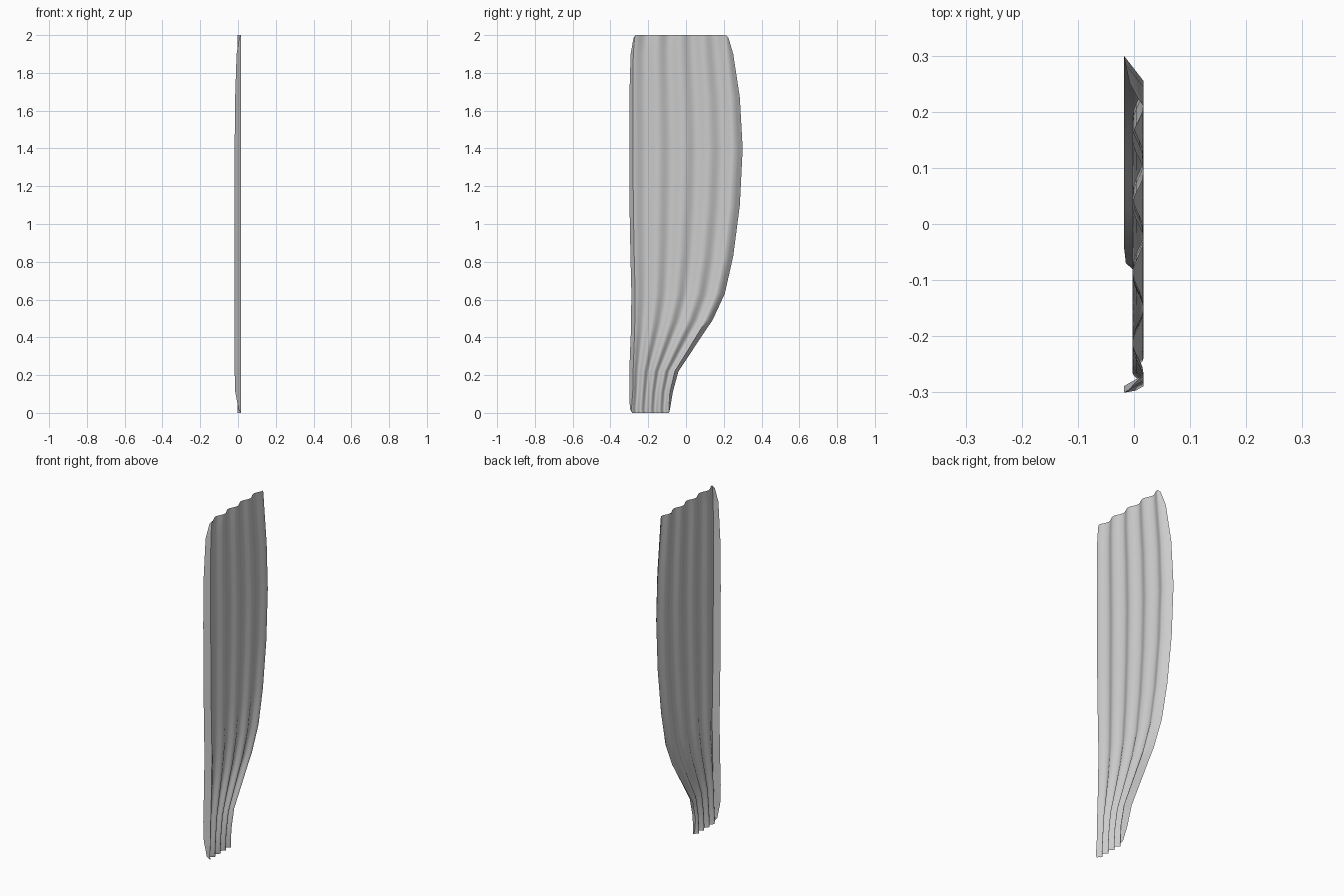
import bpy, bmesh, math

if "Cube" in bpy.data.objects:
    bpy.data.objects.remove(bpy.data.objects["Cube"])

# stations: height, left edge y, right edge y, flange amount
STATIONS = [
    (0.00, -0.285, -0.090, 0.0), (0.02, -0.297, -0.085, 0.4),
    (0.11, -0.300, -0.070, 0.9), (0.22, -0.300, -0.040, 1.0),
    (0.33, -0.296, 0.033, 1.0), (0.42, -0.292, 0.092, 1.0),
    (0.49, -0.291, 0.140, 1.0), (0.63, -0.289, 0.205, 1.0),
    (0.83, -0.294, 0.250, 1.0), (1.10, -0.299, 0.285, 1.0),
    (1.40, -0.300, 0.300, 1.0), (1.67, -0.300, 0.285, 0.92),
    (1.90, -0.293, 0.250, 0.7), (1.985, -0.278, 0.225, 0.3),
    (2.00, -0.267, 0.210, 0.0),
]
WAVES, STEPS = 4, 10          # four grooves between five ridges
CREST, DEPTH, FLANGE = 0.017, 0.020, 0.035


def section(z, left, right, f):
    """Corrugated cross-section with a bent flange on both edges."""
    c0 = left + 0.02 * f
    c1 = right - 0.075 * (right - left) * f
    pts = [(CREST - FLANGE * f, left, z), (CREST - FLANGE * f / 2, (left + c0) / 2, z)]
    n = WAVES * STEPS
    for i in range(n + 1):
        x = CREST - DEPTH * (0.5 - 0.5 * math.cos(2 * math.pi * i / STEPS))
        pts.append((x, c0 + (c1 - c0) * i / n, z))
    pts += [(CREST - FLANGE * f / 2, (right + c1) / 2, z), (CREST - FLANGE * f, right, z)]
    return pts


# corrugated blade: open sheet lofted through the sections
bm = bmesh.new()
rows = [[bm.verts.new(p) for p in section(*s)] for s in STATIONS]
for a, b in zip(rows, rows[1:]):
    for i in range(len(a) - 1):
        bm.faces.new((a[i], a[i + 1], b[i + 1], b[i]))
bmesh.ops.remove_doubles(bm, verts=bm.verts, dist=1e-5)
mesh = bpy.data.meshes.new("ribbed_blade")
bm.to_mesh(mesh)
bm.free()
blade = bpy.data.objects.new("ribbed_blade", mesh)
bpy.context.collection.objects.link(blade)
bpy.context.view_layer.objects.active = blade
blade.select_set(True)
bpy.ops.object.shade_smooth_by_angle(angle=math.radians(60))
